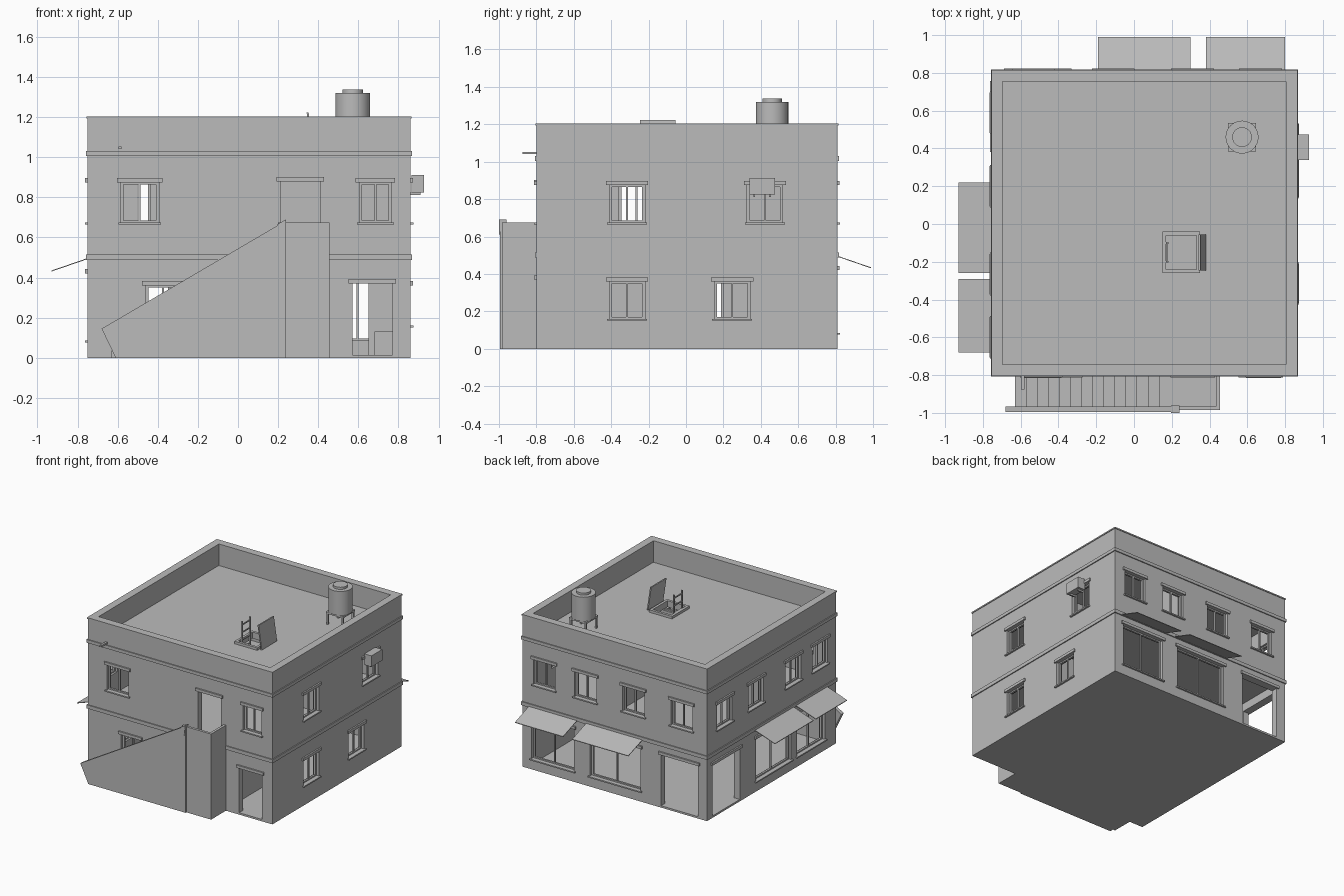
import bpy, bmesh, math
from mathutils import Vector

if "Cube" in bpy.data.objects:
    bpy.data.objects.remove(bpy.data.objects["Cube"])

grey = bpy.data.materials.new("plain grey")
grey.diffuse_color = (0.5, 0.5, 0.5, 1)
grey.use_nodes = True
grey.node_tree.nodes["Principled BSDF"].inputs["Base Color"].default_value = grey.diffuse_color

X0, X1, Y0, Y1 = -0.75, 0.86, -0.80, 0.81   # outer wall faces
T = 0.05                                     # wall thickness


def finish(name, bm):
    bmesh.ops.recalc_face_normals(bm, faces=bm.faces)
    me = bpy.data.meshes.new(name)
    bm.to_mesh(me)
    bm.free()
    me.materials.append(grey)
    ob = bpy.data.objects.new(name, me)
    bpy.context.collection.objects.link(ob)
    return ob


def add_box(bm, x0, x1, y0, y1, z0, z1):
    vs = bmesh.ops.create_cube(bm, size=1)["verts"]
    for v in vs:
        v.co = Vector((x1 if v.co.x > 0 else x0, y1 if v.co.y > 0 else y0, z1 if v.co.z > 0 else z0))


def boxes(name, *specs):
    bm = bmesh.new()
    for s in specs:
        add_box(bm, *s)
    return finish(name, bm)


def prism(name, outline, y0, y1):
    """Extrude an x-z outline along y."""
    bm = bmesh.new()
    face = bm.faces.new([bm.verts.new((x, y0, z)) for x, z in outline])
    ext = bmesh.ops.extrude_face_region(bm, geom=[face])["geom"]
    bmesh.ops.translate(bm, vec=(0, y1 - y0, 0), verts=[v for v in ext if isinstance(v, bmesh.types.BMVert)])
    return finish(name, bm)


def on_wall(side, a0, a1, d0, d1, z0, z1):
    """Box on a wall: a runs along the wall, d is the distance outward from its face."""
    if side == "front":
        return (a0, a1, Y0 - d1, Y0 - d0, z0, z1)
    if side == "back":
        return (a0, a1, Y1 + d0, Y1 + d1, z0, z1)
    if side == "left":
        return (X0 - d1, X0 - d0, a0, a1, z0, z1)
    return (X1 + d0, X1 + d1, a0, a1, z0, z1)


def ring(name, out, depth, z0, z1):
    """Square frame around the whole building."""
    a, b, c, d = X0 - out, X1 + out, Y0 - out, Y1 + out
    return boxes(name, (a, b, c, c + depth, z0, z1), (a, b, d - depth, d, z0, z1),
                 (a, a + depth, c + depth, d - depth, z0, z1), (b - depth, b, c + depth, d - depth, z0, z1))


# Openings: wall, centre, width, bottom, top, kind
UP, LOW, SHOP = (0.675, 0.875), (0.16, 0.36), (0.085, 0.42)
openings = [("front", -0.49, 0.19, *UP, "window"), ("front", 0.685, 0.16, *UP, "window"),
            ("front", 0.311, 0.20, 0.515, 0.88, "door"), ("front", -0.375, 0.17, *LOW, "window"),
            ("front", 0.67, 0.20, 0.015, 0.37, "door"),
            ("right", -0.315, 0.19, *UP, "window"), ("right", 0.422, 0.19, *UP, "window"),
            ("right", -0.315, 0.19, *LOW, "window"), ("right", 0.247, 0.19, *LOW, "window"),
            ("back", 0.595, 0.37, *SHOP, "window"), ("back", 0.05, 0.44, *SHOP, "window"),
            ("back", -0.51, 0.32, 0.015, 0.42, "door"), ("left", 0.57, 0.34, 0.015, 0.42, "door"),
            ("left", -0.02, 0.44, *SHOP, "window"), ("left", -0.485, 0.35, *SHOP, "window")]
openings += [("back", c, 0.19, *UP, "window") for c in (0.67, 0.31, -0.11, -0.53)]
openings += [("left", c, 0.19, *UP, "window") for c in (0.59, 0.20, -0.265, -0.60)]

# Building shell with hollow rooms, roof well, roof hatch and openings cut through
shell = boxes("building_shell", (X0, X1, Y0, Y1, 0, 1.2))
inner = (X0 + T, X1 - T, Y0 + T, Y1 - T)
cuts = [(*inner, 0.015, 0.485), (*inner, 0.515, 1.0), (*inner, 1.03, 1.3), (0.17, 0.33, -0.24, -0.06, 0.9, 1.1)]
cuts += [on_wall(s, c - w / 2, c + w / 2, -T - 0.02, 0.03, z0, z1) for s, c, w, z0, z1, k in openings]
helpers = []
for i, spec in enumerate(cuts):
    cutter = boxes("cutter", spec)
    cutter.hide_render = True
    helpers.append(cutter)
    mod = shell.modifiers.new("cut", "BOOLEAN")
    mod.operation, mod.solver, mod.object = "DIFFERENCE", "EXACT", cutter
dg = bpy.context.evaluated_depsgraph_get()
shell.data = bpy.data.meshes.new_from_object(shell.evaluated_get(dg))
shell.modifiers.clear()
for h in helpers:
    bpy.data.objects.remove(h)

# Lintels, sills, frames and mullions
for s, c, w, z0, z1, kind in openings:
    a, b = c - w / 2, c + w / 2
    trim = [on_wall(s, a - 0.018, b + 0.018, 0, 0.012, z1, z1 + 0.022)]
    if kind == "window":
        trim.append(on_wall(s, a - 0.012, b + 0.012, 0, 0.014, z0 - 0.01, z0))
        for m0, m1 in ((a, a + 0.014), (c - 0.005, c + 0.005), (b - 0.014, b)):
            trim.append(on_wall(s, m0, m1, -0.035, -0.02, z0 + 0.01, z1 - 0.01))
        for r in (z0, z1 - 0.01):
            trim.append(on_wall(s, a, b, -0.035, -0.02, r, r + 0.01))
    boxes(s + "_" + kind + "_trim", *trim)

# Wall bands and parapet cap
ring("middle_band", 0.008, 0.01, 0.487, 0.515)
ring("roof_band", 0.008, 0.01, 1.005, 1.03)
ring("parapet_cap", 0.005, 0.06, 1.193, 1.203)

# Inner partitions and counter
boxes("partitions", (0.2, 0.81, 0.04, 0.06, 0.515, 1.0), (0.2, 0.22, 0.06, 0.76, 0.515, 1.0),
      (-0.7, -0.5, 0.04, 0.06, 0.515, 1.0), (0.65, 0.81, 0.08, 0.10, 0.015, 0.485),
      (0.44, 0.46, -0.75, -0.1, 0.015, 0.485))
boxes("counter", (0.68, 0.77, -0.6, -0.4, 0.015, 0.13))

# Sloping awnings
def awning(side, a0, a1):
    bm = bmesh.new()
    quad = []
    for a, d, z in ((a0, 0, 0.492), (a1, 0, 0.492), (a1, 0.18, 0.43), (a0, 0.18, 0.43)):
        quad.append((a, Y1 + d, z) if side == "back" else (X0 - d, a, z))
    low = [bm.verts.new(q) for q in quad]
    top = [bm.verts.new((x, y, z + 0.005)) for x, y, z in quad]
    bm.faces.new(low)
    bm.faces.new(top)
    for i in range(4):
        j = (i + 1) % 4
        bm.faces.new((low[i], low[j], top[j], top[i]))
    finish(side + "_awning", bm)


for side, a0, a1 in (("back", -0.19, 0.30), ("back", 0.38, 0.80), ("left", -0.26, 0.22), ("left", -0.68, -0.29)):
    awning(side, a0, a1)

# Outside staircase: steps, landing, guard walls
N, SX, EX, FLOOR = 14, -0.63, 0.19, 0.515
steps = [(SX, 0)]
for i in range(N):
    z = FLOOR * (i + 1) / N
    steps += [(SX + (EX - SX) * i / N, z), (SX + (EX - SX) * (i + 1) / N, z)]
steps += [(0.455, FLOOR), (0.455, 0)]
prism("stairs", steps, -0.965, Y0)
prism("stair_guard", [(-0.61, 0), (0.24, 0), (0.24, 0.685), (-0.68, 0.145)], -0.995, -0.965)
boxes("landing_guard", (0.2, 0.455, -0.985, -0.965, 0, 0.675), (0.435, 0.455, -0.965, Y0, 0.5, 0.675))
prism("guard_joint", [(0.195, 0.665), (0.24, 0.69), (0.23, 0.61)], -1.0, -0.96)


# Round parts
def add_cylinder(bm, x, y, r, z0, z1, n=32):
    vs = bmesh.ops.create_cone(bm, cap_ends=True, segments=n, radius1=r, radius2=r, depth=z1 - z0)["verts"]
    bmesh.ops.translate(bm, vec=(x, y, (z0 + z1) / 2), verts=vs)


# Water tank with lid on a legged stand
TX, TY = 0.572, 0.46
bm = bmesh.new()
add_cylinder(bm, TX, TY, 0.087, 1.13, 1.32)
add_cylinder(bm, TX, TY, 0.052, 1.32, 1.337)
tank = finish("water_tank", bm)
bpy.context.view_layer.objects.active = tank
tank.select_set(True)
bpy.ops.object.shade_smooth_by_angle()
legs = [(TX + sx * 0.065 - 0.007, TX + sx * 0.065 + 0.007, TY + sy * 0.065 - 0.007, TY + sy * 0.065 + 0.007, 1.03, 1.12)
        for sx in (-1, 1) for sy in (-1, 1)]
boxes("tank_stand", (TX - 0.075, TX + 0.075, TY - 0.075, TY + 0.075, 1.115, 1.13), *legs)

# Roof hatch: curb, open lid, ladder
boxes("hatch_curb", (0.15, 0.17, -0.26, -0.04, 1.03, 1.05), (0.33, 0.35, -0.26, -0.04, 1.03, 1.05),
      (0.17, 0.33, -0.26, -0.24, 1.03, 1.05), (0.17, 0.33, -0.06, -0.04, 1.03, 1.05))
prism("hatch_lid", [(0.37, 1.035), (0.38, 1.035), (0.352, 1.222), (0.342, 1.222)], -0.245, -0.055)
rungs = [(0.172, 0.18, -0.195, -0.105, 0.56 + 0.06 * i, 0.568 + 0.06 * i) for i in range(11)]
boxes("ladder", (0.17, 0.182, -0.205, -0.195, 0.515, 1.19), (0.17, 0.182, -0.105, -0.095, 0.515, 1.19), *rungs)

# Air conditioner on brackets, and roof drain spout
boxes("air_conditioner", (X1 + 0.005, 0.927, 0.34, 0.475, 0.825, 0.912))
boxes("conditioner_bracket", (X1, 0.91, 0.36, 0.37, 0.812, 0.825), (X1, 0.91, 0.445, 0.455, 0.812, 0.825))
boxes("drain_spout", (-0.597, -0.58, -0.875, Y0, 1.04, 1.053))
